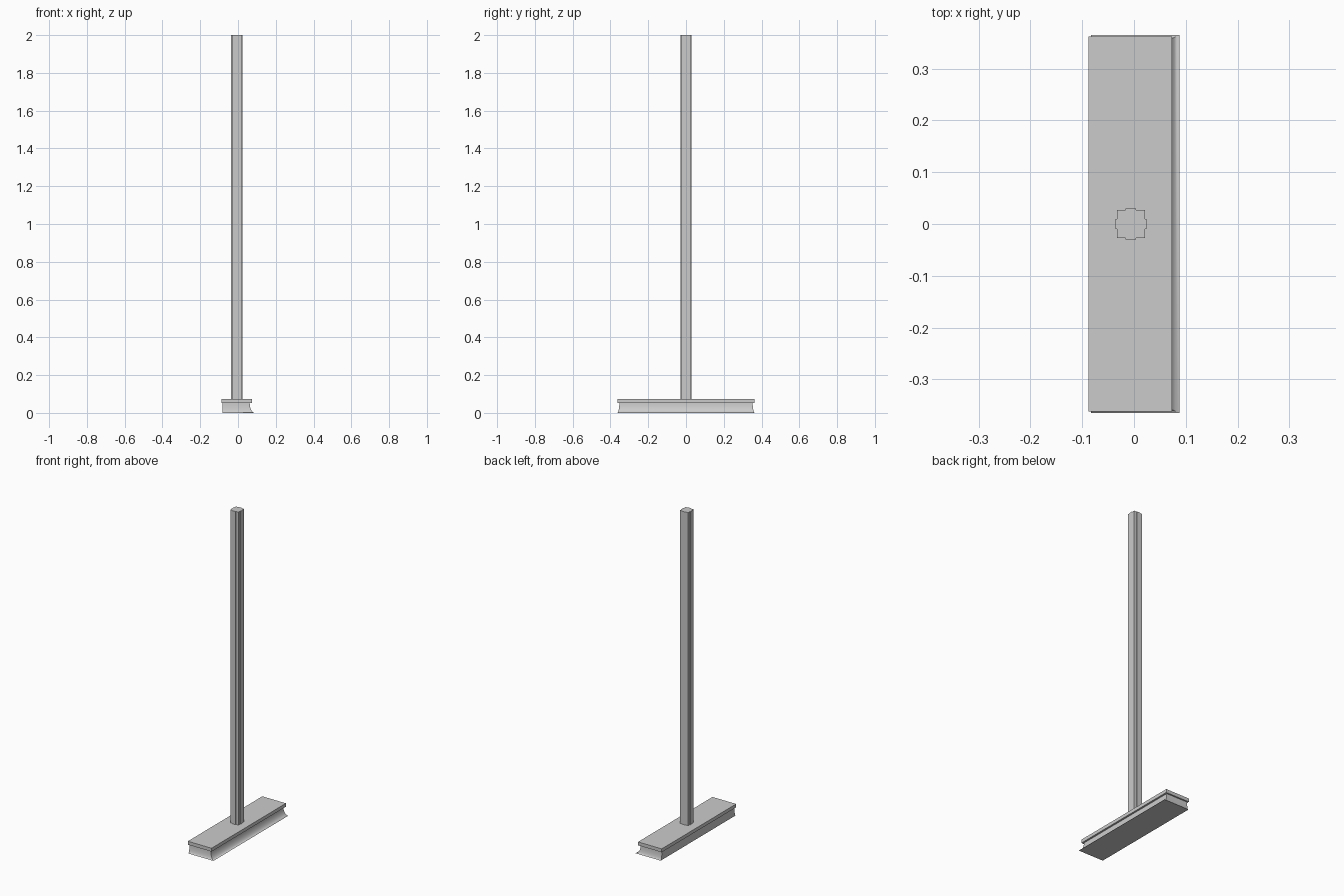
import bpy, bmesh, math

if "Cube" in bpy.data.objects:
    bpy.data.objects.remove(bpy.data.objects["Cube"], do_unlink=True)

grey = bpy.data.materials.new("plain grey")
grey.use_nodes = True
grey.diffuse_color = (0.6, 0.6, 0.6, 1)
grey.node_tree.nodes["Principled BSDF"].inputs["Base Color"].default_value = (0.6, 0.6, 0.6, 1)


def loft(name, rings):
    """Join equal closed rings of points from bottom to top and cap the ends."""
    bm = bmesh.new()
    loops = [[bm.verts.new(p) for p in ring] for ring in rings]
    for low, high in zip(loops, loops[1:]):
        for i in range(len(low)):
            j = (i + 1) % len(low)
            bm.faces.new((low[i], low[j], high[j], high[i]))
    bm.faces.new(loops[0][::-1])
    bm.faces.new(loops[-1])
    bmesh.ops.recalc_face_normals(bm, faces=bm.faces)
    mesh = bpy.data.meshes.new(name)
    bm.to_mesh(mesh)
    bm.free()
    mesh.materials.append(grey)
    ob = bpy.data.objects.new(name, mesh)
    bpy.context.collection.objects.link(ob)
    return ob


def rectangle(x0, x1, y, z):
    return [(x0, -y, z), (x1, -y, z), (x1, y, z), (x0, y, z)]


# Base: flared foot with a concave sweep on three sides, under a square lip
LIP_Z, TOP_Z = 0.052, 0.073
STEPS = 8
rings = []
for i in range(STEPS + 1):
    a = math.pi / 2 * i / STEPS
    flare = 1 - math.sin(a)
    rings.append(rectangle(-0.083, 0.062 + 0.026 * flare,
                           0.353 + 0.012 * flare, LIP_Z * (1 - math.cos(a))))
rings.append(rectangle(-0.088, 0.073, 0.362, LIP_Z))
rings.append(rectangle(-0.088, 0.073, 0.362, TOP_Z))
base = loft("base", rings)
bpy.ops.object.select_all(action="DESELECT")
base.select_set(True)
bpy.context.view_layer.objects.active = base
bpy.ops.object.shade_smooth_by_angle(angle=math.radians(30))

# Post: square section with a shallow raised rib along each face
HALF, RIB, RIB_HALF = 0.027, 0.030, 0.010
side = [(HALF, -HALF), (HALF, -RIB_HALF), (RIB, -RIB_HALF), (RIB, RIB_HALF), (HALF, RIB_HALF)]
section = []
for k in range(4):
    c, s = round(math.cos(k * math.pi / 2)), round(math.sin(k * math.pi / 2))
    section += [(x * c - y * s - 0.006, x * s + y * c) for x, y in side]
loft("post", [[(x, y, z) for x, y in section] for z in (TOP_Z, 2.0)])
